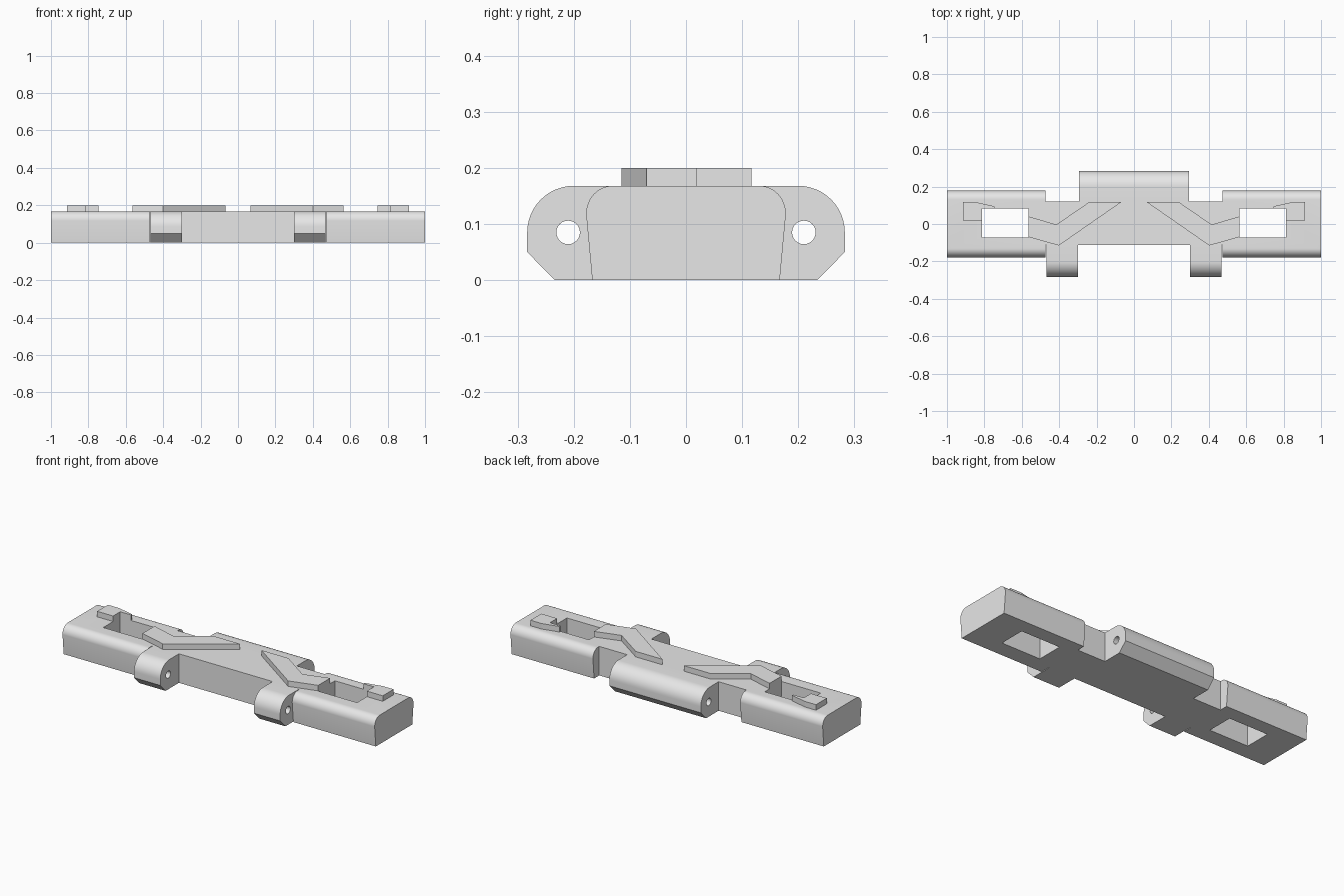
import bpy, bmesh, math
from mathutils import Vector

if "Cube" in bpy.data.objects:
    bpy.data.objects.remove(bpy.data.objects["Cube"])

TOP = 0.168      # height of the flat deck
PAD_TOP = 0.2    # height of the raised tread

grey = bpy.data.materials.new("light grey")
grey.diffuse_color = (0.8, 0.8, 0.8, 1)
grey.use_nodes = True
grey.node_tree.nodes["Principled BSDF"].inputs["Base Color"].default_value = grey.diffuse_color


def prism(name, points, offset):
    """Closed solid from a flat polygon swept along offset."""
    bm = bmesh.new()
    face = bm.faces.new([bm.verts.new(p) for p in points])
    new = bmesh.ops.extrude_face_region(bm, geom=[face])["geom"]
    moved = [g for g in new if isinstance(g, bmesh.types.BMVert)]
    bmesh.ops.translate(bm, verts=moved, vec=Vector(offset))
    bmesh.ops.recalc_face_normals(bm, faces=bm.faces)
    mesh = bpy.data.meshes.new(name)
    bm.to_mesh(mesh)
    bm.free()
    obj = bpy.data.objects.new(name, mesh)
    bpy.context.collection.objects.link(obj)
    mesh.materials.append(grey)
    return obj


def along_x(name, profile, x0, x1):
    return prism(name, [(x0, y, z) for y, z in profile], (x1 - x0, 0, 0))


def box(name, x0, x1, y0, y1, z0, z1):
    return along_x(name, [(y0, z0), (y1, z0), (y1, z1), (y0, z1)], x0, x1)


def arc(cy, cz, ry, rz, steps=12):
    """Quarter arc from the side to the top."""
    return [(cy + ry * math.cos(a), cz + rz * math.sin(a))
            for a in (math.pi / 2 * i / steps for i in range(steps + 1))]


def combine(target, tool, operation):
    mod = target.modifiers.new("cut", 'BOOLEAN')
    mod.operation = operation
    mod.solver = 'EXACT'
    mod.object = tool
    bpy.context.view_layer.objects.active = target
    bpy.ops.object.modifier_apply(modifier=mod.name)
    bpy.data.objects.remove(tool, do_unlink=True)


# Central bar
body = box("link_body", -0.5, 0.5, -0.112, 0.12, 0, TOP)

# Rounded end blocks
half = [(0.167, 0)] + arc(0.131, 0.118, 0.047, TOP - 0.118)
end_profile = half + [(-y, z) for y, z in reversed(half)]
for s in (-1, 1):
    combine(body, along_x("end_block", end_profile, s * 0.472, s), 'UNION')

# Hinge lugs: one wide at the back, two narrow at the front
lug = [(0.05, 0), (0.234, 0), (0.283, 0.05)] + arc(0.2, 0.085, 0.083, TOP - 0.085) + [(0.05, TOP)]
front_lug = [(-y, z) for y, z in lug]
combine(body, along_x("rear_lug", lug, -0.293, 0.293), 'UNION')
for s in (-1, 1):
    combine(body, along_x("front_lug", front_lug, s * 0.3, s * 0.468), 'UNION')

# Pin holes through the lugs
for y in (-0.21, 0.21):
    circle = [(y + 0.021 * math.cos(math.tau * i / 24), 0.085 + 0.021 * math.sin(math.tau * i / 24))
              for i in range(24)]
    combine(body, along_x("pin_hole", circle, -0.6, 0.6), 'DIFFERENCE')

# Rectangular windows for the drive teeth
for s in (-1, 1):
    combine(body, box("window", s * 0.563, s * 0.813, -0.072, 0.083, -0.1, 0.3), 'DIFFERENCE')

bpy.ops.object.select_all(action='DESELECT')
body.select_set(True)
bpy.context.view_layer.objects.active = body
bpy.ops.object.shade_smooth_by_angle(angle=math.radians(30))

# Raised tread pads, mirrored left and right
chevron = [(0.068, 0.117), (0.24, 0.117), (0.415, -0.003), (0.563, 0.04), (0.563, -0.07), (0.402, -0.115)]
hook = [(0.915, 0.117), (0.915, 0.018), (0.813, 0.018), (0.813, 0.083),
        (0.745, 0.083), (0.745, 0.094), (0.845, 0.117)]
for side, s in (("left", -1), ("right", 1)):
    for part, outline in (("chevron_tread", chevron), ("hook_tread", hook)):
        prism(f"{side}_{part}", [(s * x, y, TOP) for x, y in outline], (0, 0, PAD_TOP - TOP))
